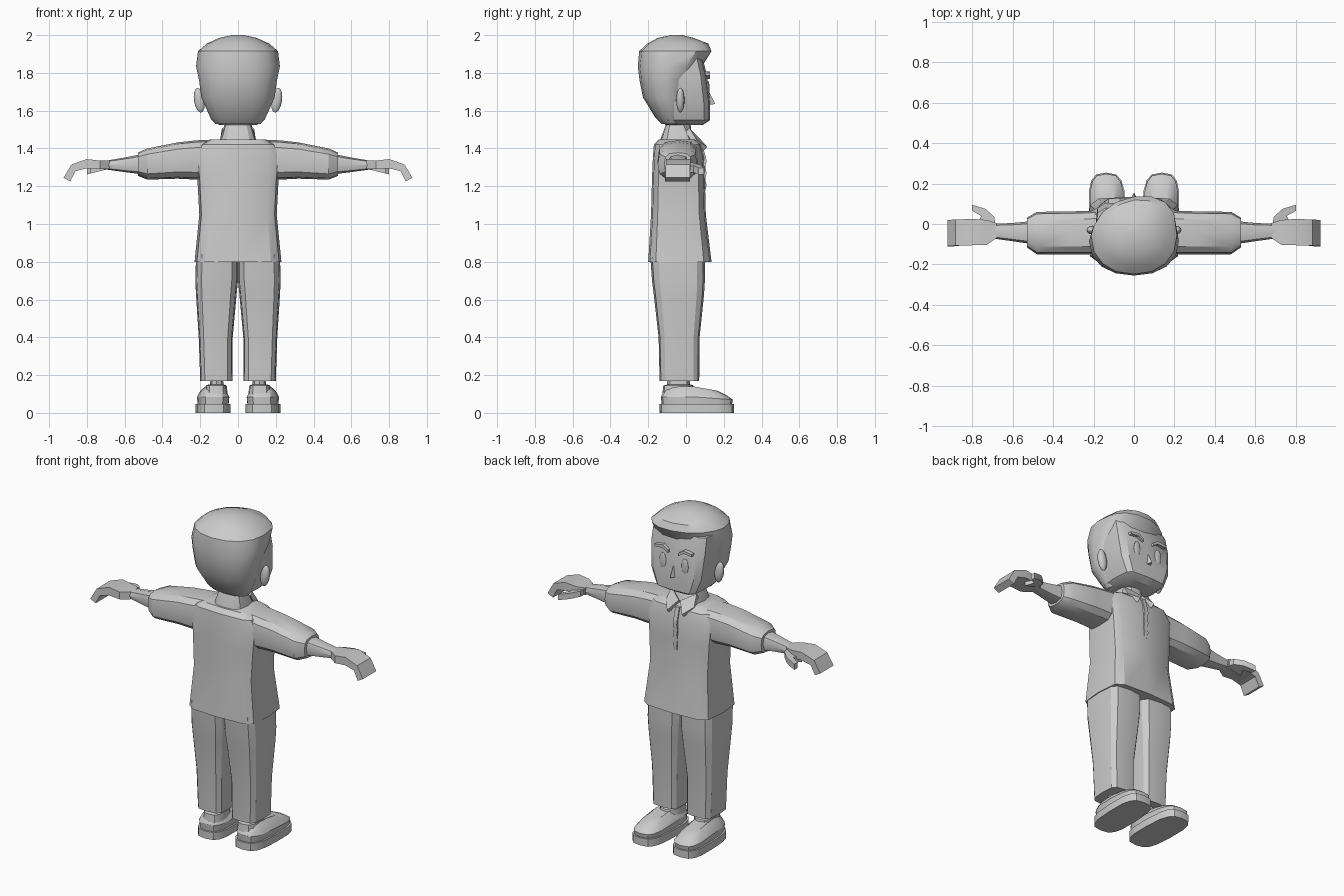
import bpy, bmesh, math
from mathutils import Vector

if "Cube" in bpy.data.objects:
    bpy.data.objects.remove(bpy.data.objects["Cube"])

grey = bpy.data.materials.new("plain grey")
grey.use_nodes = True
COLOUR = (0.6, 0.6, 0.6, 1)
grey.diffuse_color = COLOUR
grey.node_tree.nodes["Principled BSDF"].inputs["Base Color"].default_value = COLOUR


def outline(u0, u1, v0, v1, n=12, p=4.0, mid=None):
    """Rounded box outline; mid sets where the widest point sits along v."""
    mid = (v0 + v1) / 2 if mid is None else mid
    pts = []
    for i in range(n):
        a = 2 * math.pi * (i + (0.5 if n == 4 else 0)) / n
        c, s = math.cos(a), math.sin(a)
        if n == 4:
            c, s = math.copysign(1, c), math.copysign(1, s)
        c = math.copysign(abs(c) ** (2 / p), c)
        s = math.copysign(abs(s) ** (2 / p), s)
        pts.append(((u0 + u1) / 2 + c * (u1 - u0) / 2, mid + s * ((v1 - mid) if s > 0 else (mid - v0))))
    return pts


def finish(name, bm, angle):
    bmesh.ops.recalc_face_normals(bm, faces=bm.faces)
    mesh = bpy.data.meshes.new(name)
    bm.to_mesh(mesh)
    bm.free()
    mesh.materials.append(grey)
    obj = bpy.data.objects.new(name, mesh)
    bpy.context.collection.objects.link(obj)
    bpy.ops.object.select_all(action="DESELECT")
    obj.select_set(True)
    bpy.context.view_layer.objects.active = obj
    bpy.ops.object.shade_smooth_by_angle(angle=math.radians(angle))
    return obj


def loft(name, rings, angle=32):
    bm = bmesh.new()
    rows = [[bm.verts.new(p) for p in ring] for ring in rings]
    for low, high in zip(rows, rows[1:]):
        for i in range(len(low)):
            j = (i + 1) % len(low)
            bm.faces.new((low[i], low[j], high[j], high[i]))
    bm.faces.new(rows[0])
    bm.faces.new(rows[-1])
    return finish(name, bm, angle)


def stack(name, sections, side=1, n=12, p=4.0, angle=32):
    """Loft upward: sections of z, x0, x1, y0, y1."""
    return loft(name, [[(side * x, y, z) for x, y in outline(*box, n, p)] for z, *box in sections], angle)


def reach(name, sections, side, n=12, p=3.0):
    """Loft sideways: sections of x, y0, y1, z0, z1, lean."""
    rings = []
    for x, y0, y1, z0, z1, lean in sections:
        rings.append([(side * (x + lean * (z - z0) / (z1 - z0)), y, z) for y, z in outline(y0, y1, z0, z1, n, p)])
    return loft(name, rings)


def ball(name, centre, size, segments=12, tilt=0):
    bm = bmesh.new()
    bmesh.ops.create_uvsphere(bm, u_segments=segments, v_segments=8, radius=1)
    obj = finish(name, bm, 40)
    obj.location, obj.scale, obj.rotation_euler.y = centre, size, tilt
    return obj


# Jacket body with a slightly tucked hem
stack("jacket", [(0.80, -.215, .215, -.19, .11), (0.80, -.23, .23, -.2, .135),
                 (1.05, -.205, .205, -.185, .105), (1.24, -.215, .215, -.18, .1),
                 (1.36, -.225, .225, -.175, .095), (1.42, -.2, .2, -.17, .08),
                 (1.447, -.15, .15, -.145, .05)], p=5)

# Neck, collar and shirt front
stack("neck", [(1.40, -.065, .065, -.12, .04), (1.56, -.06, .06, -.1, .02)], p=2.5)
stack("collar", [(1.42, -.1, .1, -.14, .06), (1.45, -.095, .095, -.135, .05),
                 (1.53, -.07, .07, -.105, .005)], p=3)
for side in (1, -1):
    flap = [(.005, .055, 1.455), (.085, .01, 1.50), (.095, .05, 1.435), (.05, .105, 1.40)]
    loft("collar_flap", [[(side * x, y + d, z + d) for x, y, z in flap] for d in (-.012, .008)])
placket = []
for i in range(9):
    z = 1.43 - i * .032
    y = (.085 if i < 2 else .102) + .007 * (i % 2)
    placket.append([(-.013, y - .03, z), (.013, y - .03, z), (.013, y, z), (-.013, y, z)])
loft("placket", placket)

# Arms, hands, legs and shoes
for side in (1, -1):
    reach("sleeve", [(.1, -.14, .075, 1.26, 1.447, 0), (.22, -.15, .065, 1.235, 1.443, 0),
                     (.32, -.15, .062, 1.24, 1.432, 0), (.48, -.15, .06, 1.235, 1.40, 0),
                     (.53, -.115, .03, 1.255, 1.378, 0)], side)
    reach("forearm", [(.50, -.1, .015, 1.262, 1.372, 0), (.60, -.085, .005, 1.275, 1.352, 0),
                      (.71, -.07, 0, 1.29, 1.333, 0)], side, 8)
    reach("hand", [(.68, -.07, .005, 1.29, 1.335, 0), (.73, -.105, .02, 1.29, 1.335, 0),
                   (.80, -.105, .025, 1.295, 1.344, 0), (.86, -.107, .022, 1.28, 1.315, .022),
                   (.888, -.11, .02, 1.225, 1.245, .035)], side, 4)
    thumb = [(.685, -.01), (.78, -.01), (.755, .04), (.80, .065), (.80, .095), (.735, .075), (.69, .035)]
    loft("thumb", [[(side * x, y, z - (x - .69) * .25) for x, y in thumb] for z in (1.29, 1.325)])

    stack("trouser_leg", [(.17, .03, .2, -.14, .07), (.40, .028, .208, -.145, .072),
                          (.62, .008, .222, -.17, .095), (.70, 0, .226, -.18, .1),
                          (.84, 0, .222, -.19, .1)], side, p=4)
    stack("ankle", [(.08, .075, .15, -.1, .02), (.22, .08, .145, -.1, .02)], side, 8, 2.5)

    def shoe_ring(z, grow, front):
        pts = outline(.042 - grow, .218 + grow, -.135 - grow, front + grow, 16, 3.2)
        return [(side * (x + .03 * y), y, z) for x, y in pts]

    loft("shoe_sole", [shoe_ring(z, .004, .25) for z in (0, .046)])
    upper = [shoe_ring(.046, -.006, .25), shoe_ring(.085, -.002, .25), shoe_ring(.115, -.018, .235),
             shoe_ring(.14, -.045, .21)]
    # The toe slopes down towards the front
    upper = [[(x, y, z - max(0, y - .04) * (z - .046) * 1.9) for x, y, z in ring] for ring in upper]
    loft("shoe_upper", upper)
    stack("shoe_cuff", [(.10, .055, .175, -.125, .05), (.145, .06, .17, -.12, .04),
                        (.15, .075, .155, -.1, .025)], side, 12, 3)

# Head
stack("face", [(1.525, -.1, .1, -.11, .09), (1.55, -.14, .14, -.13, .128), (1.64, -.178, .178, -.15, .128),
               (1.79, -.192, .192, -.16, .11), (1.89, -.19, .19, -.16, .085)], p=5)

# Hair: round at the back, swept forward to one side at the fringe
hair = []
for z, half, back, front, skew in [
        (1.53, .12, -.13, -.02, 0), (1.56, .145, -.16, 0, 0), (1.67, .194, -.228, .025, 0),
        (1.76, .206, -.246, .04, 0), (1.835, .222, -.255, .085, .1), (1.915, .212, -.248, .135, .22),
        (1.955, .165, -.205, .118, .2), (1.985, .1, -.15, .04, .1), (2.0, .03, -.08, -.02, 0)]:
    mid = min(-.03, (back + front) / 2)
    ring = outline(-half, half, back, front, 16, 2.2, mid)
    hair.append([(x, y + (skew * x * .7 if y > mid + .03 else 0), z) for x, y in ring])
loft("hair", hair)

# Facial features
for side in (1, -1):
    ball("ear", (side * .205, -.03, 1.655), (.028, .022, .066), tilt=side * .15)
    ball("eye", (side * .075, .117, 1.71), (.023, .008, .048))
    brow = [(.035, 1.785), (.07, 1.808), (.125, 1.80), (.125, 1.785), (.07, 1.79), (.035, 1.768)]
    loft("eyebrow", [[(side * x, y, z) for x, z in brow] for y in (.09, .126)])
loft("nose", [[(-.02, .115, 1.63), (.02, .115, 1.63), (0, .155, 1.635)],
              [(-.008, .11, 1.70), (.008, .11, 1.70), (0, .122, 1.70)]])
